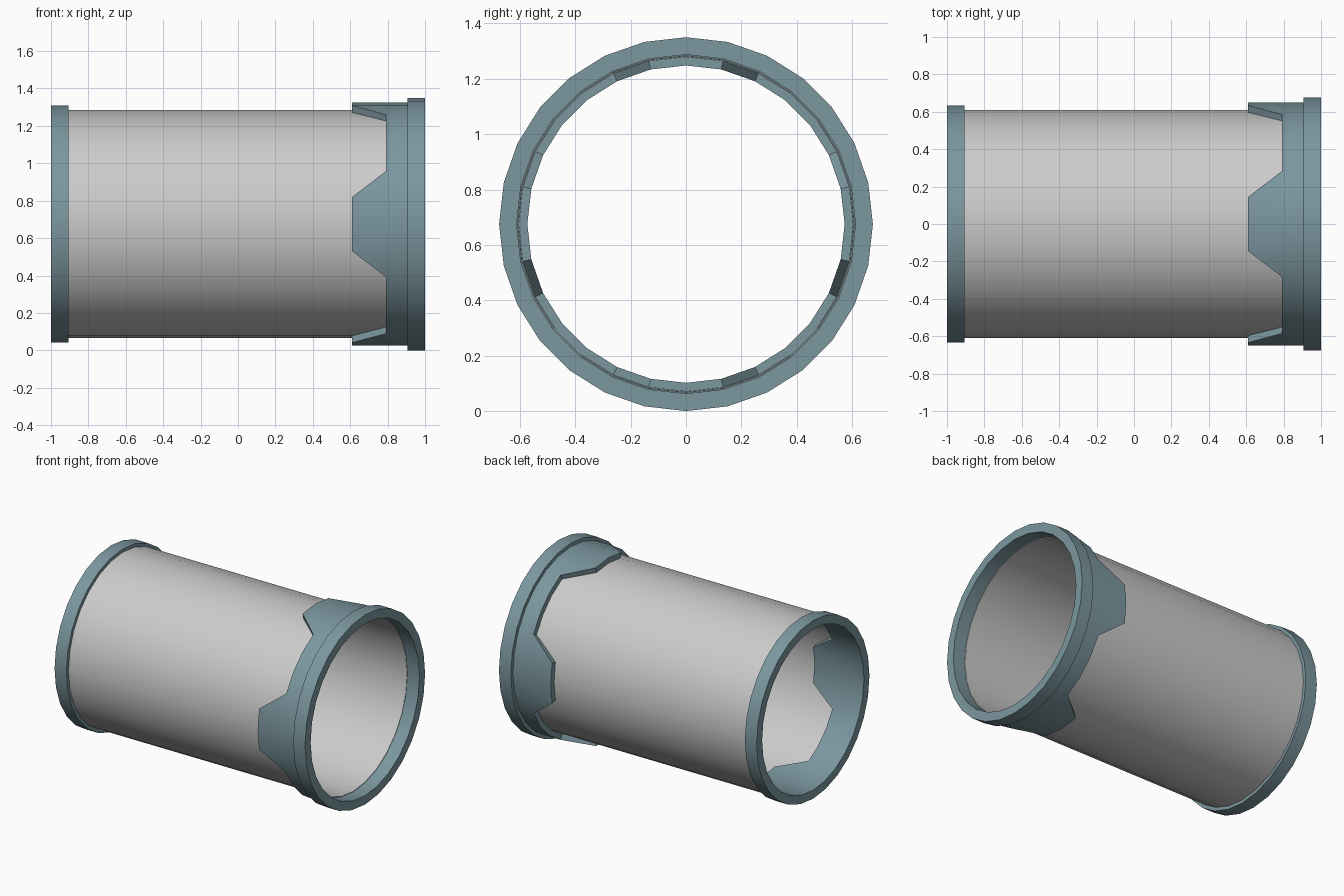
import bpy, bmesh
from math import sin, cos, tau, radians

if "Cube" in bpy.data.objects:
    bpy.data.objects.remove(bpy.data.objects["Cube"])

SIDES = 28
AXIS_Z = 0.675

teal = bpy.data.materials.new("teal_plastic")
teal.diffuse_color = (0.2, 0.31, 0.35, 1)
teal.use_nodes = True
teal.node_tree.nodes["Principled BSDF"].inputs["Base Color"].default_value = teal.diffuse_color


def lathe(name, profile, material=None):
    """Sweep a closed (x, radius) section around the x axis; profile(k) gives the section at side k."""
    bm = bmesh.new()
    rings = []
    for k in range(SIDES):
        a = tau * k / SIDES
        rings.append([bm.verts.new((x, r * sin(a), r * cos(a))) for x, r in profile(k)])
    n = len(rings[0])
    for k in range(SIDES):
        p, q = rings[k], rings[(k + 1) % SIDES]
        for i in range(n):
            j = (i + 1) % n
            bm.faces.new((p[i], p[j], q[j], q[i]))
    bmesh.ops.recalc_face_normals(bm, faces=bm.faces)
    mesh = bpy.data.meshes.new(name)
    bm.to_mesh(mesh)
    bm.free()
    obj = bpy.data.objects.new(name, mesh)
    obj.location.z = AXIS_Z
    bpy.context.collection.objects.link(obj)
    if material:
        mesh.materials.append(material)
    bpy.ops.object.select_all(action='DESELECT')
    obj.select_set(True)
    bpy.context.view_layer.objects.active = obj
    bpy.ops.object.shade_smooth_by_angle(angle=radians(30))
    return obj


def collar(name, side, r_in, r_sleeve, r_rim):
    """End rim with a sleeve that has four tapered tabs, one per quarter turn."""
    def profile(k):
        step = min(k % 7, 7 - k % 7)
        tip = 0.61 if step < 2 else 0.79
        section = [(tip, r_in), (tip, r_sleeve), (0.907, r_sleeve),
                   (0.907, r_rim), (1, r_rim), (1, r_in)]
        return [(side * x, r) for x, r in section]
    return lathe(name, profile, teal)


# Thin tube body
lathe("tube", lambda k: [(-0.907, 0.606), (-0.907, 0.61), (0.907, 0.61), (0.907, 0.606)])

# Socket collar wraps outside the tube, plug collar sits inside it
collar("socket_collar", 1, 0.612, 0.65, 0.675)
collar("plug_collar", -1, 0.573, 0.605, 0.634)
